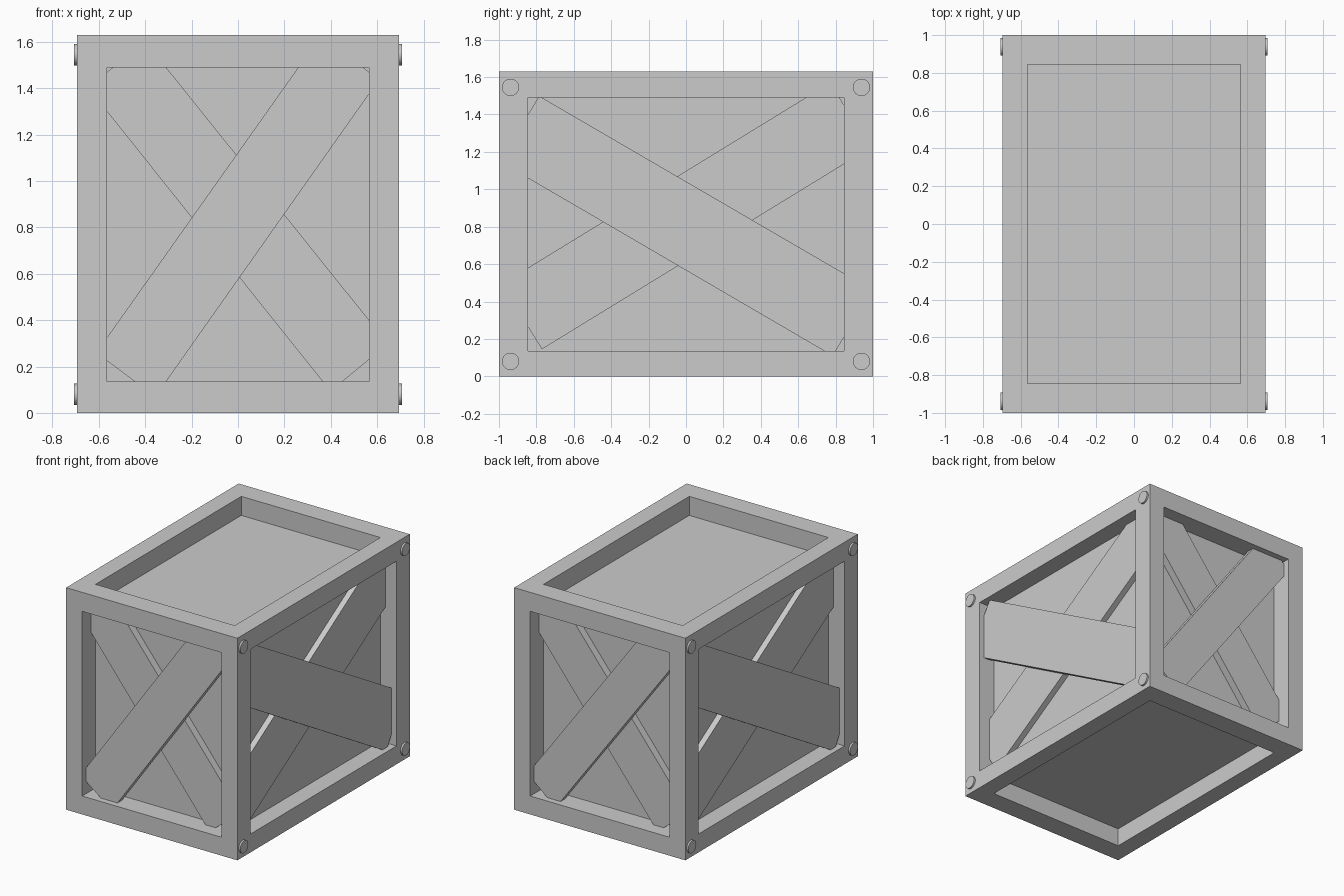
import bpy, bmesh, math
from mathutils import Matrix, Vector
from itertools import product

if "Cube" in bpy.data.objects:
    bpy.data.objects.remove(bpy.data.objects["Cube"])

X, Y, H = 0.695, 1.0, 1.63            # outer half sizes and height
IX, IY, Z0, Z1 = 0.565, 0.845, 0.135, 1.49   # inner panel limits


def finish(bm, name):
    bmesh.ops.remove_doubles(bm, verts=bm.verts, dist=1e-5)
    bmesh.ops.recalc_face_normals(bm, faces=bm.faces)
    me = bpy.data.meshes.new(name)
    bm.to_mesh(me)
    bm.free()
    ob = bpy.data.objects.new(name, me)
    bpy.context.collection.objects.link(ob)
    return ob


# Frame: outer shell of a 3x3x3 cell grid, keeping only the edge and corner cells
grid = [(-X, -IX, IX, X), (-Y, -IY, IY, Y), (0, Z0, Z1, H)]


def solid(c):
    return all(0 <= i <= 2 for i in c) and sum(i != 1 for i in c) >= 2


bm = bmesh.new()
for c in product(range(3), repeat=3):
    if not solid(c):
        continue
    for a, s in product(range(3), (0, 1)):
        n = list(c)
        n[a] += 2 * s - 1
        if solid(n):
            continue
        b, d = (a + 1) % 3, (a + 2) % 3
        quad = []
        for i, j in ((0, 0), (1, 0), (1, 1), (0, 1)):
            p = [0, 0, 0]
            p[a], p[b], p[d] = grid[a][c[a] + s], grid[b][c[b] + i], grid[d][c[d] + j]
            quad.append(bm.verts.new(p))
        bm.faces.new(quad if s else quad[::-1])
finish(bm, "crate_frame")

# Recessed panels: one inner box
bm = bmesh.new()
bmesh.ops.create_cube(bm, size=1, matrix=Matrix.Translation((0, 0, (Z0 + Z1) / 2))
                      @ Matrix.Diagonal((2 * IX, 2 * IY, Z1 - Z0, 1)))
finish(bm, "inner_panels")


# Planks: outline (u, z) on the front or right side, spun half a turn for the opposite one
def plank(name, outline, side, outer, inner, spin):
    def at(u, v, d):
        p = Vector((u, -Y + d, v)) if side == "front" else Vector((X - d, u, v))
        return Vector((-p.x, -p.y, p.z)) if spin else p
    bm = bmesh.new()
    f = bm.faces.new([bm.verts.new(at(u, v, outer)) for u, v in outline])
    new = bmesh.ops.extrude_face_region(bm, geom=[f], use_keep_orig=True)["geom"]
    shift = at(0, 0, inner) - at(0, 0, outer)
    bmesh.ops.translate(bm, vec=shift, verts=[g for g in new if isinstance(g, bmesh.types.BMVert)])
    finish(bm, name)


front_over = [(-.565, .325), (.26, Z1), (.54, Z1), (.565, 1.47), (.565, 1.375),
              (-.31, Z0), (-.445, Z0), (-.565, .225)]
back_over = [(-.565, .34), (.28, Z1), (.54, Z1), (.565, 1.47), (.565, 1.375),
             (-.35, Z0), (-.46, Z0), (-.565, .225)]
front_under = [(-.565, 1.3), (-.565, 1.47), (-.54, Z1), (-.31, Z1), (.565, .4),
               (.565, .23), (.45, Z0), (.365, Z0)]
side_over = [(-.845, 1.06), (-.845, 1.4), (-.79, Z1), (-.77, Z1), (.845, .55),
             (.845, .21), (.8, Z0), (.74, Z0)]
side_under = [(-.845, .58), (.64, Z1), (.82, Z1), (.845, 1.45), (.845, 1.135),
              (-.77, .145), (-.845, .265)]

plank("front_plank_over", front_over, "front", .045, .10, False)
plank("back_plank_over", back_over, "front", .045, .10, True)
for spin, end, flank in ((False, "front", "right"), (True, "back", "left")):
    plank(end + "_plank_under", front_under, "front", .10, .16, spin)
    plank(flank + "_plank_over", side_over, "right", .04, .087, spin)
    plank(flank + "_plank_under", side_under, "right", .087, .135, spin)

# Bolts at the corners of the left and right sides
for sx, sy, z in product((-1, 1), (-1, 1), (.08, 1.545)):
    bpy.ops.mesh.primitive_cylinder_add(vertices=32, radius=.046, depth=.03,
                                        location=(sx * (X - .002), sy * .938, z),
                                        rotation=(0, math.pi / 2, 0))
    bpy.context.object.name = "corner_bolt"
    bpy.ops.object.shade_smooth_by_angle()
